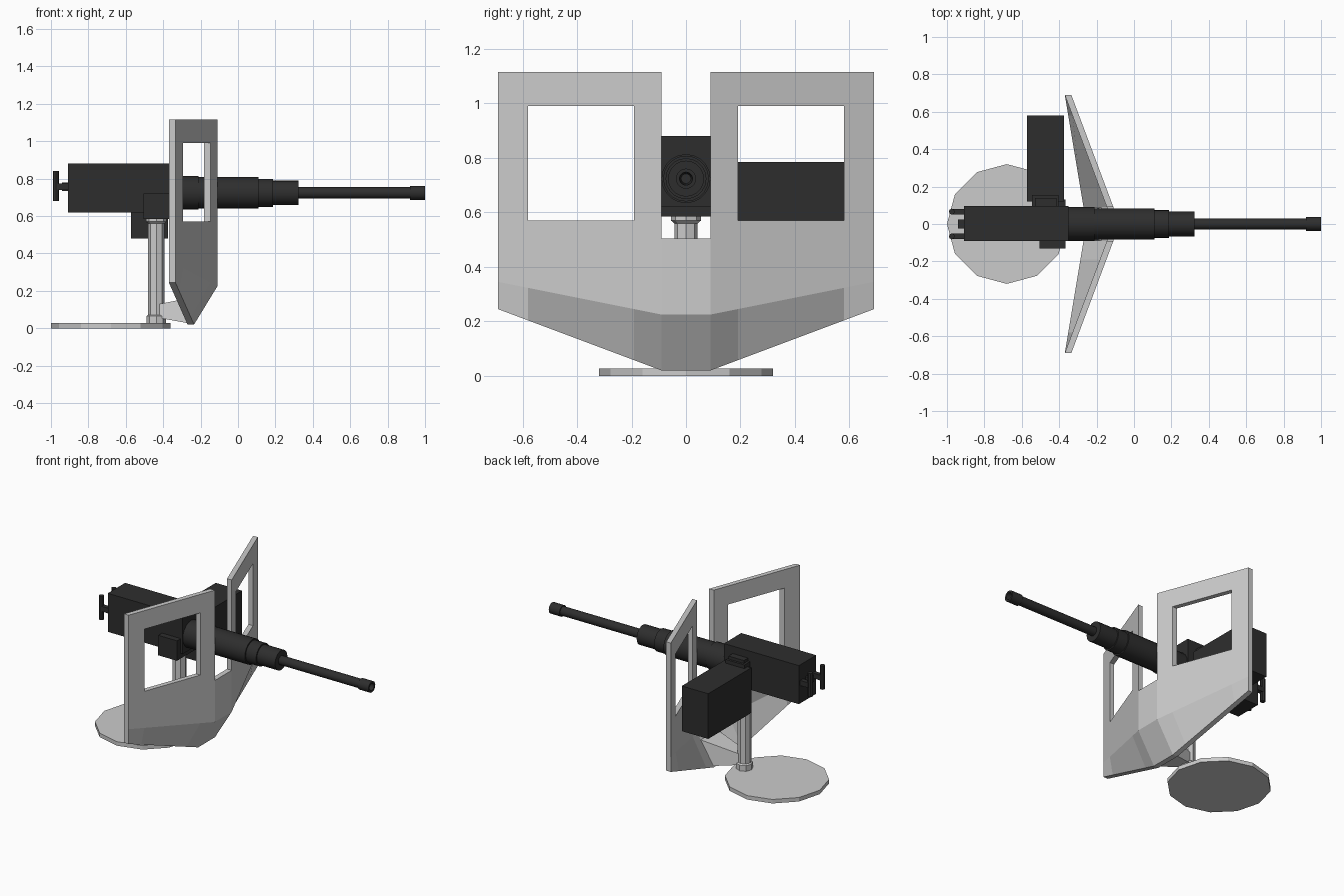
import bpy, bmesh, math
from mathutils import Matrix, Vector

if "Cube" in bpy.data.objects:
    bpy.data.objects.remove(bpy.data.objects["Cube"])


def material(name, v):
    m = bpy.data.materials.new(name)
    m.diffuse_color = (v, v, v, 1)
    m.use_nodes = True
    m.node_tree.nodes["Principled BSDF"].inputs["Base Color"].default_value = m.diffuse_color
    return m


LIGHT = material("light_grey", 0.6)
DARK = material("gunmetal", 0.027)


def finish(name, bm, mat):
    bmesh.ops.recalc_face_normals(bm, faces=bm.faces)
    me = bpy.data.meshes.new(name)
    bm.to_mesh(me)
    bm.free()
    me.materials.append(mat)
    ob = bpy.data.objects.new(name, me)
    bpy.context.collection.objects.link(ob)
    return ob


def box(name, x, y, z, mat):
    bm = bmesh.new()
    bmesh.ops.create_cube(bm, size=1)
    for v in bm.verts:
        v.co = [sum(r) / 2 + c * (r[1] - r[0]) for c, r in zip(v.co, (x, y, z))]
    return finish(name, bm, mat)


def lathe(name, profile, origin, axis, sides, mat, smooth=False):
    """Closed turned part: profile holds (distance along axis, radius)."""
    bm = bmesh.new()
    turn = Vector((0, 0, 1)).rotation_difference(Vector(axis)).to_matrix()
    rings = []
    for h, r in profile:
        rings.append([bm.verts.new(turn @ Vector((r * math.cos(2 * math.pi * i / sides),
                                                  r * math.sin(2 * math.pi * i / sides), h))
                                   + Vector(origin)) for i in range(sides)])
    for a, b in zip(rings, rings[1:]):
        for i in range(sides):
            j = (i + 1) % sides
            bm.faces.new((a[i], a[j], b[j], b[i]))
    bm.faces.new(rings[0])
    bm.faces.new(rings[-1])
    ob = finish(name, bm, mat)
    if smooth:
        bpy.ops.object.select_all(action='DESELECT')
        bpy.context.view_layer.objects.active = ob
        ob.select_set(True)
        bpy.ops.object.shade_smooth_by_angle(angle=math.radians(30))
    return ob


# Floor plate and post with collars
lathe("base_plate", [(0, .32), (.027, .32)], (-.68, 0, 0), (0, 0, 1), 12, LIGHT)
lathe("post", [(.02, .052), (.065, .052), (.072, .043), (.56, .043), (.57, .055), (.59, .055)],
      (-.437, 0, 0), (0, 0, 1), 8, LIGHT)

# Flared brace from post to shield
bm = bmesh.new()
rings = []
for x0, x1, hw, z0, z1 in ((-.42, -.42, .035, .055, .13), (-.255, -.17, .09, .025, .18)):
    rings.append([bm.verts.new(p) for p in ((x0, -hw, z0), (x0, hw, z0), (x1, hw, z1), (x1, -hw, z1))])
for i in range(4):
    j = (i + 1) % 4
    bm.faces.new((rings[0][i], rings[0][j], rings[1][j], rings[1][i]))
for r in rings:
    bm.faces.new(r)
finish("shield_brace", bm, LIGHT)

# Shield: swept plate with two windows, a centre notch and a folded lower edge
cols = [-.69, -.58, -.19, -.09, .09, .19, .58, .69]
bm = bmesh.new()
grid = {}


def shield_vert(c, r):
    if (c, r) not in grid:
        y = cols[c]
        t = (abs(y) - .09) / .6
        x = -.11 - .225 * t - (.125 * (1 - t) if r == 0 else 0)
        z = (.02 + .225 * t, .225 + .12 * t, .505, .57, .99, 1.115)[r]
        grid[c, r] = bm.verts.new((x, y, z))
    return grid[c, r]


for c in range(7):
    for r in range(5):
        if (c == 3 and r >= 2) or (c in (1, 5) and r == 3):
            continue
        bm.faces.new([shield_vert(*k) for k in ((c, r), (c + 1, r), (c + 1, r + 1), (c, r + 1))])
ext = bmesh.ops.extrude_face_region(bm, geom=bm.faces[:])
for v in ext["geom"]:
    if isinstance(v, bmesh.types.BMVert):
        v.co.x -= .035
finish("shield", bm, LIGHT)

# Gun body, cradle, ammunition box and feed
box("receiver", (-.91, -.35), (-.09, .095), (.62, .88), DARK)
box("cradle", (-.505, -.365), (-.13, .13), (.585, .72), DARK)
box("ammo_box", (-.572, -.375), (.12, .58), (.48, .785), DARK)
box("feed_tray", (-.545, -.405), (.09, .155), (.70, .81), DARK)
box("feed_lip", (-.53, -.415), (.09, .14), (.70, .83), DARK)

# Barrel with stepped jacket and hollow muzzle
lathe("barrel", [(-.36, .09), (-.21, .09), (-.21, .084), (.11, .084), (.11, .075), (.187, .075),
                 (.187, .066), (.323, .066), (.323, .03), (.92, .03), (.92, .037), (1, .037),
                 (1, .024), (.93, .018)],
      (0, 0, .724), (1, 0, 0), 20, DARK, True)

# Rear handles
box("rear_trigger", (-.94, -.9), (-.025, .025), (.735, .78), DARK)
for side, s in (("left", 1), ("right", -1)):
    y = s * .066
    lathe("grip_" + side, [(.68, .016), (.84, .016)], (-.974, y, 0), (0, 0, 1), 8, DARK)
    box("grip_arm_" + side, (-.97, -.9), (y - .015, y + .015), (.74, .775), DARK)
